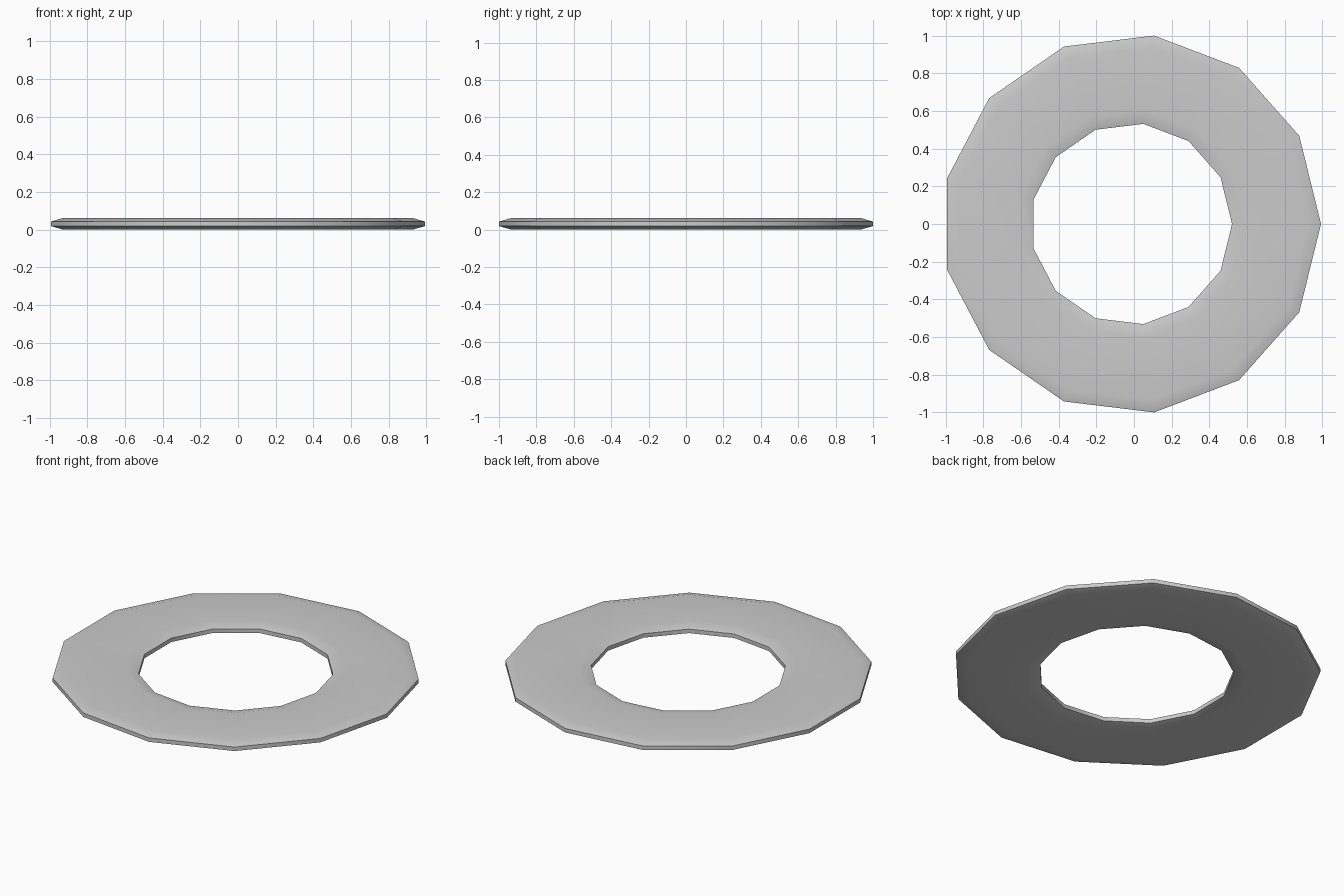
import bpy, bmesh, math

if "Cube" in bpy.data.objects:
    bpy.data.objects.remove(bpy.data.objects["Cube"])

SIDES = 13
SHIFT = -0.0147  # centres the odd-sided ring on x

# Cross-section (radius, z): flat faces, shallow chamfers, thin vertical rims
profile = [(0.535, 0.019), (0.608, 0.0), (0.941, 0.0), (1.007, 0.019),
           (1.007, 0.043), (0.941, 0.062), (0.608, 0.062), (0.535, 0.043)]

# Sweep the section round the axis
bm = bmesh.new()
rings = []
for i in range(SIDES):
    a = 2 * math.pi * i / SIDES
    rings.append([bm.verts.new((r * math.cos(a) + SHIFT, r * math.sin(a), z))
                  for r, z in profile])
n = len(profile)
for i in range(SIDES):
    r0, r1 = rings[i], rings[(i + 1) % SIDES]
    for j in range(n):
        k = (j + 1) % n
        bm.faces.new((r0[j], r1[j], r1[k], r0[k]))
bmesh.ops.recalc_face_normals(bm, faces=bm.faces)

mesh = bpy.data.meshes.new("flat_ring")
bm.to_mesh(mesh)
bm.free()
ring = bpy.data.objects.new("flat_ring", mesh)
bpy.context.collection.objects.link(ring)

# Smooth chamfers while the broad faces stay flat
bpy.context.view_layer.objects.active = ring
ring.select_set(True)
bpy.ops.object.shade_smooth_by_angle(angle=math.radians(35))
weighted = ring.modifiers.new("weighted_normals", 'WEIGHTED_NORMAL')
weighted.keep_sharp = True
